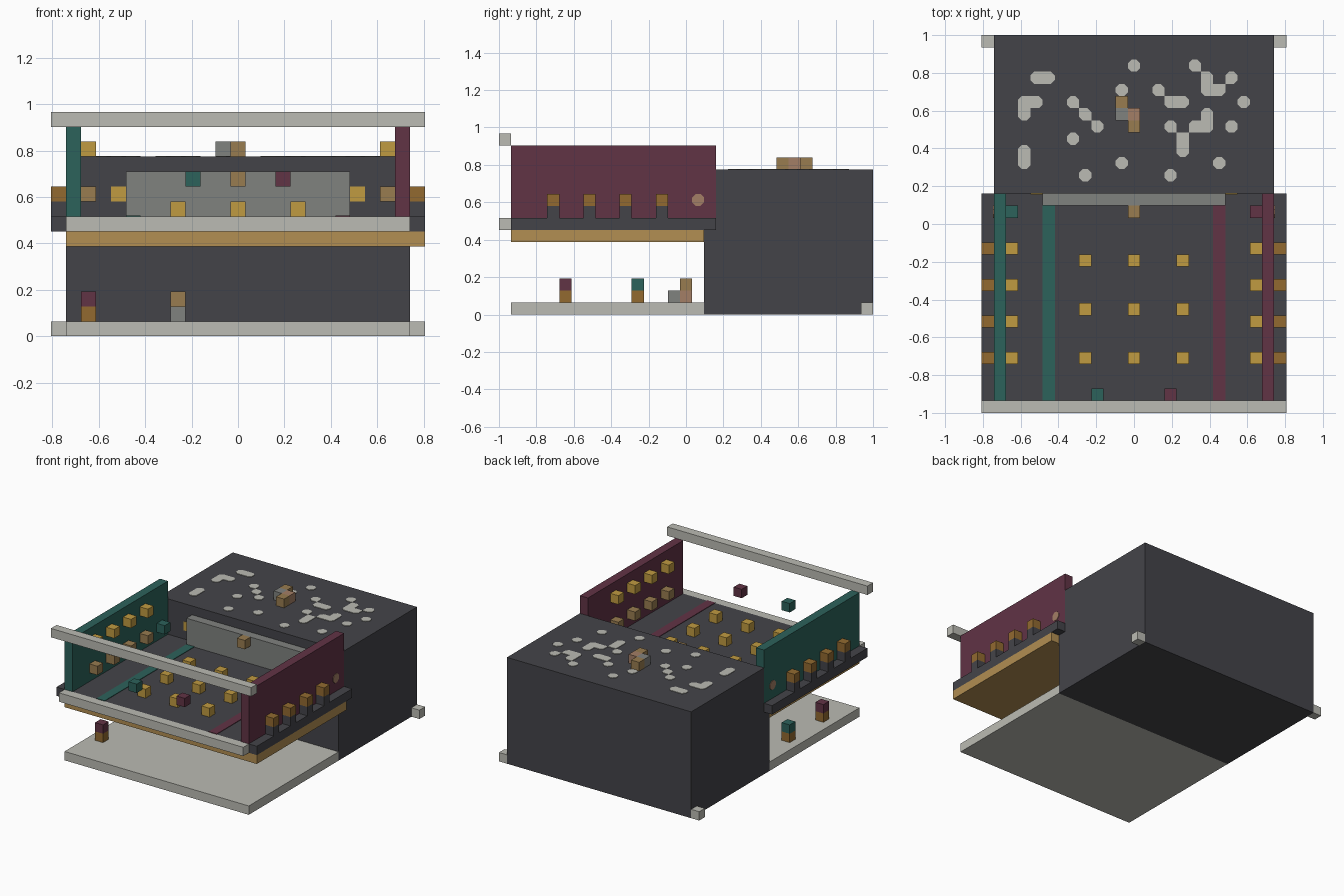
import bpy, bmesh
from mathutils import Vector

if "Cube" in bpy.data.objects:
    bpy.data.objects.remove(bpy.data.objects["Cube"])

U = 2 / 31                       # one block
ORIGIN = Vector((12.5, 15.5, 0))
THIN = 0.06                      # painted plate thickness, in blocks


def material(name, r, g, b):
    lin = [((c / 255 + 0.055) / 1.055) ** 2.4 for c in (r, g, b)]
    m = bpy.data.materials.new(name)
    m.use_nodes = True
    m.diffuse_color = (*lin, 1)
    m.node_tree.nodes["Principled BSDF"].inputs["Base Color"].default_value = (*lin, 1)
    return m


charcoal = material("charcoal", 68, 68, 73)
off_white = material("off white", 187, 187, 179)
gold = material("gold", 192, 155, 65)
brown = material("brown", 146, 106, 48)
tan = material("tan", 152, 124, 80)
ochre = material("ochre", 178, 142, 82)
teal = material("teal", 44, 98, 91)
maroon = material("maroon", 97, 51, 69)
grey = material("grey", 128, 130, 127)
salmon = material("salmon", 164, 126, 102)


def finish(name, bm, mat):
    bmesh.ops.recalc_face_normals(bm, faces=bm.faces)
    for v in bm.verts:
        v.co = (v.co - ORIGIN) * U
    mesh = bpy.data.meshes.new(name)
    bm.to_mesh(mesh)
    bm.free()
    mesh.materials.append(mat)
    bpy.context.collection.objects.link(bpy.data.objects.new(name, mesh))


def prism(bm, points, offset):
    """Closed solid from a flat outline pushed along an offset."""
    near = [bm.verts.new(p) for p in points]
    far = [bm.verts.new(Vector(p) + Vector(offset)) for p in points]
    bm.faces.new(near[::-1])
    bm.faces.new(far)
    for i in range(len(near)):
        bm.faces.new((near[i - 1], near[i], far[i], far[i - 1]))


def add_box(bm, lo, hi):
    x, y, z = lo
    X, Y, Z = hi
    prism(bm, [(x, y, z), (X, y, z), (X, Y, z), (x, Y, z)], (0, 0, Z - z))


def box(name, mat, lo, hi):
    bm = bmesh.new()
    add_box(bm, lo, hi)
    finish(name, bm, mat)


def cubes(name, mat, cells):
    bm = bmesh.new()
    for c in cells:
        add_box(bm, c, [v + 1 for v in c])
    finish(name, bm, mat)


# Rear block with a step under the deck
bm = bmesh.new()
prism(bm, [(1, 17, 0), (1, 31, 0), (1, 31, 12), (1, 18, 12), (1, 18, 7), (1, 17, 7)], (23, 0, 0))
finish("rear_block", bm, charcoal)

# Base, deck and front bars
box("base_plate", off_white, (1, 1, 0), (24, 17, 1))
box("under_deck", ochre, (1, 1, 6), (25, 17, 7))
box("deck", charcoal, (0, 1, 7), (25, 18, 8))
box("deck_front_bar", off_white, (1, 0, 7), (24, 1, 8))
box("top_front_bar", off_white, (0, 0, 14), (25, 1, 15))
cubes("rear_feet", off_white, [(0, 30, 0), (24, 30, 0)])

# Rear panel with lamps in the wall beside it
box("rear_panel", grey, (5, 17, 8), (20, 18, 11))
for side, x in (("right", 4), ("left", 20)):
    box(side + "_wall_lamp", gold, (x, 18 - THIN, 9), (x + 1, 18, 10))
cubes("panel_knob", tan, [(12, 16, 10)])

# Side walls with their lamps, brackets, round marks and floor stripes
ROWS = (4, 7, 10, 13)
for side, mat, is_left in (("right", teal, False), ("left", maroon, True)):
    def col(i):
        return 24 - i if is_left else i

    box(side + "_wall", mat, (col(1), 1, 8), (col(1) + 1, 18, 14))
    cubes(side + "_upper_lamps", gold, [(col(2), y, 12) for y in ROWS])
    cubes(side + "_lower_lamps", tan, [(col(2), y, 9) for y in ROWS])
    cubes(side + "_end_block", mat, [(col(2), 16, 9)])
    cubes(side + "_brackets", charcoal, [(col(0), y, 8) for y in ROWS])
    cubes(side + "_outer_lamps", brown, [(col(0), y, 9) for y in ROWS])
    cubes(side + "_floating_block", mat, [(col(9), 1, 10)])
    box(side + "_floor_stripe", mat, (col(5), 1, 8), (col(5) + 1, 17, 8 + THIN))
    bm = bmesh.new()
    a, b = 0.2, 0.5
    ring = [(a, b), (b, a), (b, -a), (a, -b), (-a, -b), (-b, -a), (-b, a), (-a, b)]
    wall_x, push = (24, THIN) if is_left else (1, -THIN)
    prism(bm, [(wall_x, 16.5 + p, 9.5 + q) for p, q in ring], (push, 0, 0))
    finish(side + "_round_mark", bm, salmon)

# Lamps on the deck floor
cubes("floor_lamps", gold, [(x, y, 8) for x in (8, 12, 16) for y in (4, 8, 12)])

# Small figures on the base and the roof
cubes("figure_legs", brown, [(2, 5, 1), (2, 11, 1)])
cubes("front_figure_top", maroon, [(2, 5, 2)])
cubes("rear_figure_top", teal, [(2, 11, 2)])
cubes("base_ornament_grey", grey, [(8, 14, 1)])
cubes("base_ornament_core", salmon, [(8, 15, 1)])
cubes("base_ornament_top", tan, [(8, 15, 2)])
cubes("roof_ornament_grey", grey, [(11, 24, 12)])
cubes("roof_ornament_core", salmon, [(12, 24, 12)])
cubes("roof_ornament_ends", tan, [(11, 25, 12), (12, 23, 12)])

# Roof speckles: columns filled in each row, from the back edge forward
SPECKLE_ROWS = [
    (12, 17), (4, 5, 18, 20), (11, 14, 18, 19), (3, 4, 7, 15, 16, 21),
    (3, 8, 18), (9, 15, 17, 18, 20), (7, 16), (3, 16), (3, 11, 19), (8, 15),
]
filled = {(c, 28 - i) for i, row in enumerate(SPECKLE_ROWS) for c in row}
CUT = 0.3
bm = bmesh.new()
for c, r in sorted(filled):
    outline = []
    for dx, dy in ((1, 1), (-1, 1), (-1, -1), (1, -1)):
        corner = Vector((c + 0.5 + dx / 2, r + 0.5 + dy / 2, 12))
        if filled & {(c + dx, r), (c, r + dy), (c + dx, r + dy)}:
            outline.append(corner)
        else:
            pair = [corner - Vector((0, dy * CUT, 0)), corner - Vector((dx * CUT, 0, 0))]
            outline += pair if dx == dy else pair[::-1]
    prism(bm, outline, (0, 0, THIN))
finish("roof_speckles", bm, off_white)
